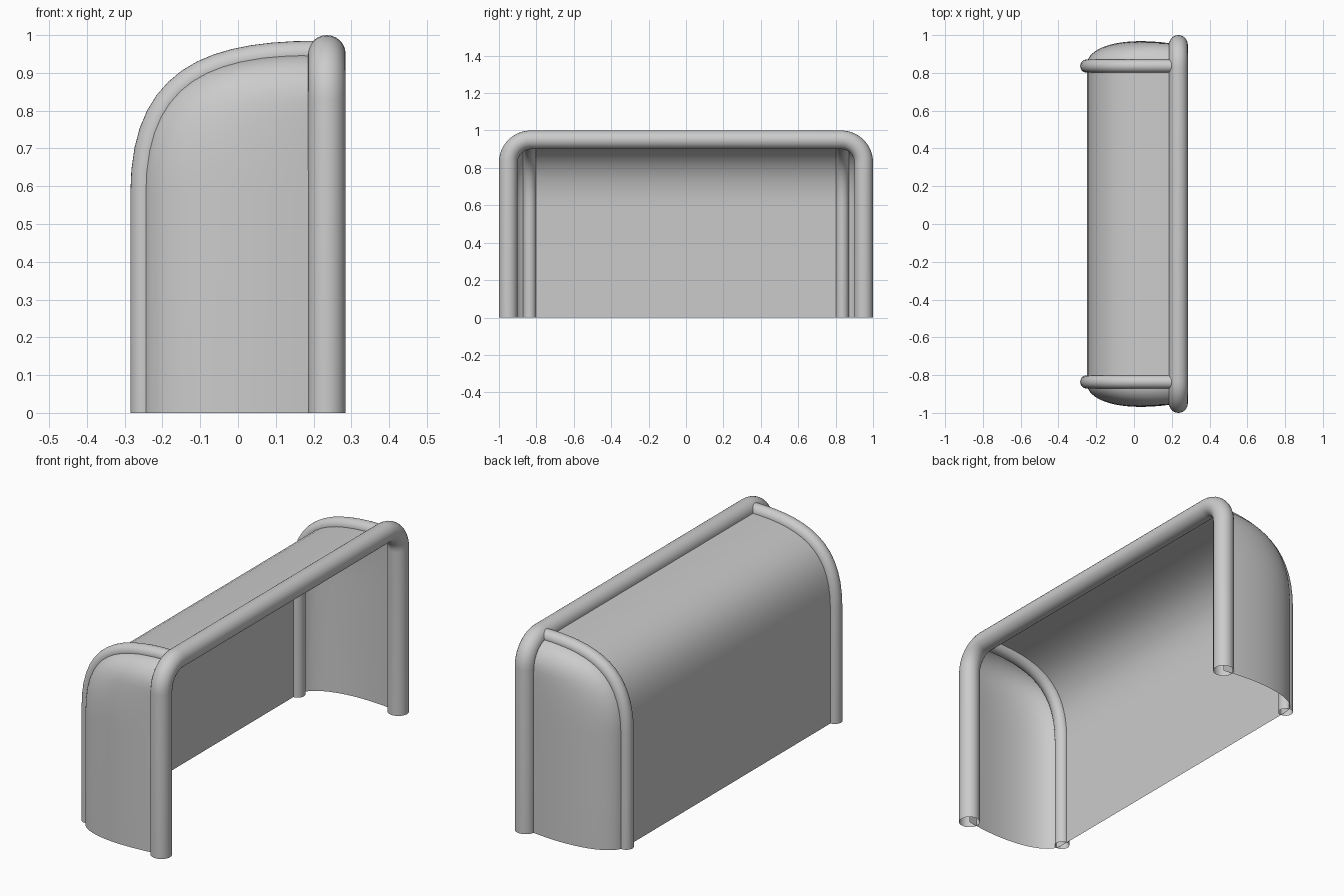
import bpy, bmesh, math
from mathutils import Vector
from mathutils.geometry import interpolate_bezier

if "Cube" in bpy.data.objects:
    bpy.data.objects.remove(bpy.data.objects["Cube"])

POST_X, POST_Y, TOP_Z, CORNER = 0.235, 0.95, 0.95, 0.12
STAY_Y = 0.836


def grid_object(name, rows, closed=False):
    """Skin rows of points with quads, smooth shaded."""
    bm = bmesh.new()
    vs = [[bm.verts.new(p) for p in row] for row in rows]
    n = len(rows[0])
    for a, b in zip(vs, vs[1:]):
        for i in range(n if closed else n - 1):
            j = (i + 1) % n
            bm.faces.new((a[i], a[j], b[j], b[i]))
    bmesh.ops.recalc_face_normals(bm, faces=bm.faces)
    for f in bm.faces:
        f.smooth = True
    me = bpy.data.meshes.new(name)
    bm.to_mesh(me)
    bm.free()
    ob = bpy.data.objects.new(name, me)
    bpy.context.collection.objects.link(ob)
    return ob


def tube(name, path, radius, normal, sides=24):
    """Open-ended pipe along a path lying in the plane with this normal."""
    n = Vector(normal)
    rows = []
    for i, p in enumerate(path):
        t = (path[min(i + 1, len(path) - 1)] - path[max(i - 1, 0)]).normalized()
        if i == 1:
            t = (path[1] - path[0]).normalized()
        b = n.cross(t)
        rows.append([p + radius * (math.cos(a) * n + math.sin(a) * b)
                     for a in (2 * math.pi * k / sides for k in range(sides))])
    return grid_object(name, rows, closed=True)


# Front frame: two posts and crossbar with rounded corners
half = [Vector((POST_X, POST_Y, 0))]
for k in range(11):
    a = math.pi / 2 * k / 10
    half.append(Vector((POST_X, POST_Y - CORNER + CORNER * math.cos(a),
                        TOP_Z - CORNER + CORNER * math.sin(a))))
frame = half + [Vector((p.x, -p.y, p.z)) for p in reversed(half)]
tube("front_frame", frame, 0.05, (1, 0, 0))

# Profile shared by the rear stays and the net
curve = interpolate_bezier(Vector((-0.25, 0, 0.58)), Vector((-0.25, 0, 0.88)),
                           Vector((-0.08, 0, 0.95)), Vector((0.21, 0, 0.95)), 15)
profile = [Vector((-0.25, 0, 0))] + curve

# Back and roof net sheet
grid_object("back_net", [[p + Vector((0, s * STAY_Y, 0)) for s in (-1, 1)]
                         for p in profile])


def post_y(z):
    """Centreline y of the front frame at height z."""
    h = max(0.0, z - (TOP_Z - CORNER))
    return POST_Y - CORNER + math.sqrt(max(0.0, CORNER ** 2 - h ** 2))


for side, label in ((-1, "left"), (1, "right")):
    # Bent rear stay
    tube(label + "_stay", [p + Vector((0, side * STAY_Y, 0)) for p in profile],
         0.035, (0, 1, 0))
    # Bulging side net between stay and post
    rows = []
    for p in profile:
        width = POST_X - p.x
        row = []
        for k in range(21):
            s = (k / 20) ** 2
            bulge = 0.195 * (width / 0.485) * s ** 0.4 * (1 - s)
            y = STAY_Y + (post_y(p.z) - STAY_Y) * s + bulge
            row.append(Vector((p.x + width * s, side * y, p.z)))
        rows.append(row)
    grid_object(label + "_side_net", rows)
